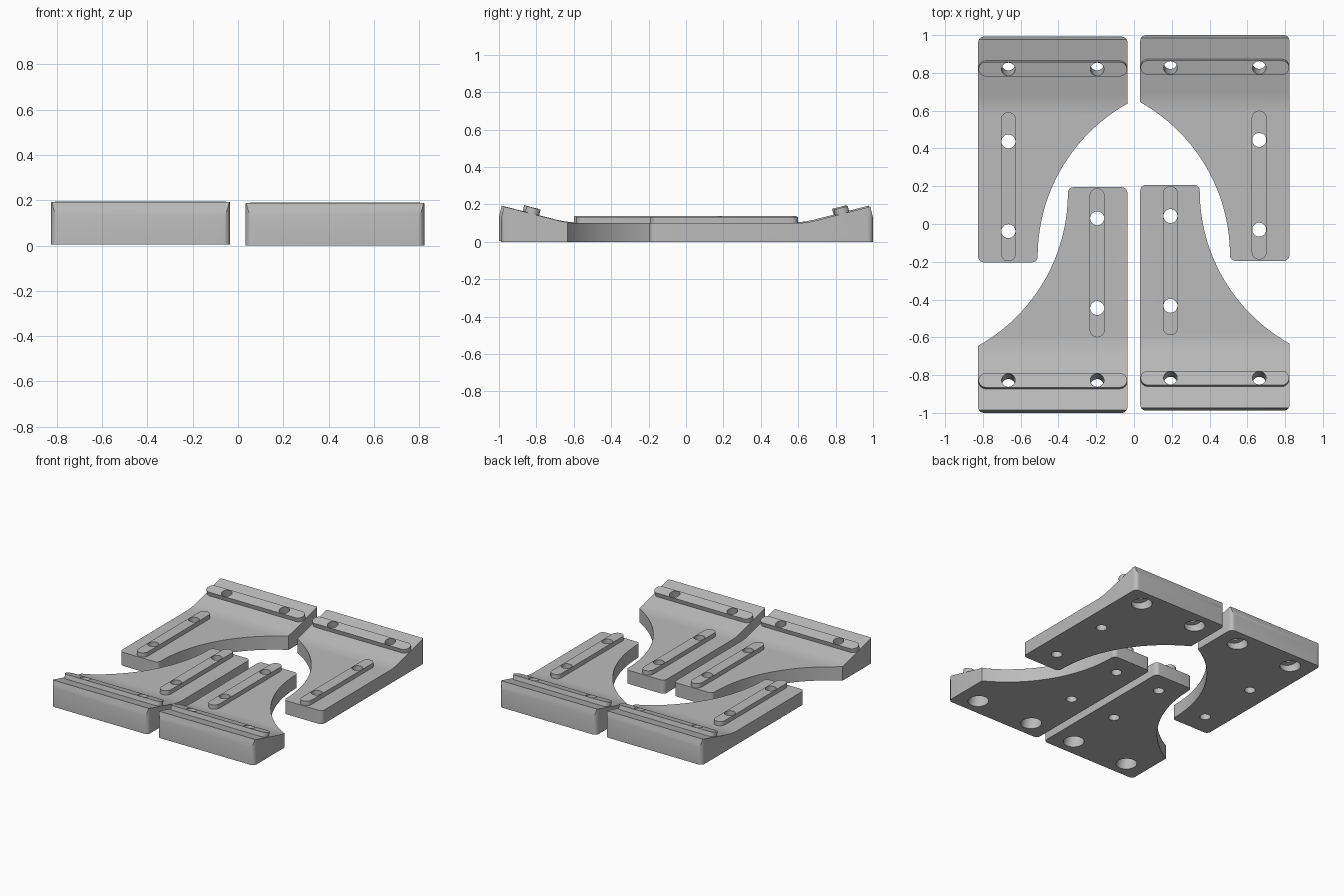
import bpy, bmesh
from math import sin, cos, pi, atan2, asin
from mathutils import Matrix, Vector

cube = bpy.data.objects.get("Cube")
if cube:
    bpy.data.objects.remove(cube, do_unlink=True)

grey = bpy.data.materials.new("plain grey")
grey.use_nodes = True
grey.diffuse_color = (0.5, 0.5, 0.5, 1)
grey.node_tree.nodes["Principled BSDF"].inputs["Base Color"].default_value = (0.5, 0.5, 0.5, 1)

W, L, LEG = 0.79, 1.195, 0.315      # plate width, plate length, leg width
T, H = 0.1, 0.188                   # leg thickness, thick end height
BEND, WIDE = 0.36, 0.355            # where the ramp ends, length of wide side
TILT = atan2(H - T, BEND - 0.015)


def add_object(name, bm):
    bmesh.ops.recalc_face_normals(bm, faces=bm.faces)
    mesh = bpy.data.meshes.new(name)
    bm.to_mesh(mesh)
    bm.free()
    obj = bpy.data.objects.new(name, mesh)
    bpy.context.collection.objects.link(obj)
    return obj


def prism(name, points, direction):
    """Extrude a closed outline along a direction."""
    bm = bmesh.new()
    face = bm.faces.new([bm.verts.new(p) for p in points])
    new = bmesh.ops.extrude_face_region(bm, geom=[face])["geom"]
    bmesh.ops.translate(bm, vec=direction,
                        verts=[v for v in new if isinstance(v, bmesh.types.BMVert)])
    return add_object(name, bm)


def combine(obj, tool, operation):
    """Apply a boolean and throw the tool away."""
    mod = obj.modifiers.new("cut", "BOOLEAN")
    mod.operation, mod.solver, mod.object = operation, "EXACT", tool
    graph = bpy.context.evaluated_depsgraph_get()
    mesh = bpy.data.meshes.new_from_object(obj.evaluated_get(graph))
    obj.modifiers.clear()
    obj.data = mesh
    bpy.data.objects.remove(tool, do_unlink=True)


def arc(cx, cy, r, start, end, steps):
    return [(cx + r * cos(start + (end - start) * i / steps),
             cy + r * sin(start + (end - start) * i / steps)) for i in range(steps + 1)]


def bar(length, width, height):
    """Round-ended bar along x, centred, from below zero up to height."""
    r, half = width / 2, length / 2 - width / 2
    pts = arc(half, 0, r, -pi / 2, pi / 2, 12) + arc(-half, 0, r, pi / 2, 3 * pi / 2, 12)
    return prism("bar", [(x, y, -0.02) for x, y in pts], (0, 0, height + 0.02))


def cylinder(radius, low, high):
    pts = arc(0, 0, radius, 0, 2 * pi, 32)[:-1]
    return prism("hole", [(x, y, low) for x, y in pts], (0, 0, high - low))


def place(obj, matrix):
    obj.data.transform(matrix)
    return obj


# Plate outline: rounded corners and a big concave sweep from wide end to leg
r = 0.03
du, dv = W - LEG, L - r - WIDE
R = (du * du + dv * dv) / (2 * du)
outline = arc(r, r, r, pi, 1.5 * pi, 6) + arc(W - r, r, r, -pi / 2, 0, 6)
outline += arc(LEG + R, L - r, R, pi + asin(dv / R), pi, 28)
outline += arc(LEG - r, L - r, r, 0, pi / 2, 6)[1:] + arc(r, L - r, r, pi / 2, pi, 6)
plate = prism("bracket", [(x, y, 0) for x, y in outline], (0, 0, 0.4))

# Side profile: thick end, ramp and softly blended bend
f = 0.05
bend = []
for i in range(7):
    t = i / 6
    a, b, c = (BEND - f, T + f * sin(TILT)), (BEND, T), (BEND + f, T)
    bend.append(tuple((1 - t) ** 2 * a[k] + 2 * t * (1 - t) * b[k] + t * t * c[k] for k in (0, 1)))
profile = [(-0.1, -0.1), (-0.1, 0.0), (0, 0), (0, 0.13), (0.015, H)] + bend + [(L + 0.1, T), (L + 0.1, 0)]
profile = profile[2:]
combine(plate, prism("profile", [(-0.1, y, z) for y, z in profile], (1.1, 0, 0)), "INTERSECT")

# Raised bars on the leg and across the ramp
leg_u, leg_start, leg_end = 0.16, 0.4, L - 0.006
leg_frame = Matrix.Translation((leg_u, (leg_start + leg_end) / 2, T)) @ Matrix.Rotation(pi / 2, 4, "Z")
combine(plate, place(bar(leg_end - leg_start, 0.08, 0.032), leg_frame), "UNION")
ramp_v = 0.165
ramp_z = T + (BEND - ramp_v) * (H - T) / (BEND - 0.015)
ramp_tilt = Matrix.Rotation(-TILT, 4, "X")
combine(plate, place(bar(W - 0.004, 0.078, 0.032),
                     Matrix.Translation((W / 2, ramp_v, ramp_z)) @ ramp_tilt), "UNION")

# Straight leg holes, tilted ramp holes with wide pockets underneath
for v in (0.555, 1.03):
    combine(plate, place(cylinder(0.037, -0.1, 0.3), Matrix.Translation((leg_u, v, 0))), "DIFFERENCE")
for u in (0.16, 0.63):
    frame = Matrix.Translation((u, ramp_v, ramp_z)) @ ramp_tilt
    combine(plate, place(cylinder(0.036, -0.3, 0.1), frame), "DIFFERENCE")
    combine(plate, place(cylinder(0.07, -0.3, -0.085), frame), "DIFFERENCE")

plate.data.materials.clear()
plate.data.materials.append(grey)

# Four mirrored brackets: name, x origin, x sign, y origin, y sign, lift
layout = (("front_left_bracket", 0.033, 1, -0.988, 1, 0),
          ("front_right_bracket", -0.035, -1, -1.0, 1, 0.005),
          ("back_left_bracket", 0.823, -1, 1.0, -1, 0),
          ("back_right_bracket", -0.825, 1, 0.992, -1, 0.005))
for name, x, sx, y, sy, lift in layout:
    mesh = plate.data.copy()
    mesh.transform(Matrix.Translation((x, y, lift)) @ Matrix.Diagonal((sx, sy, 1, 1)))
    if sx * sy < 0:
        mesh.flip_normals()
    mesh.name = name
    obj = bpy.data.objects.new(name, mesh)
    bpy.context.collection.objects.link(obj)
    bpy.ops.object.select_all(action="DESELECT")
    obj.select_set(True)
    bpy.context.view_layer.objects.active = obj
    bpy.ops.object.shade_smooth_by_angle(angle=0.3)
bpy.data.objects.remove(plate, do_unlink=True)
